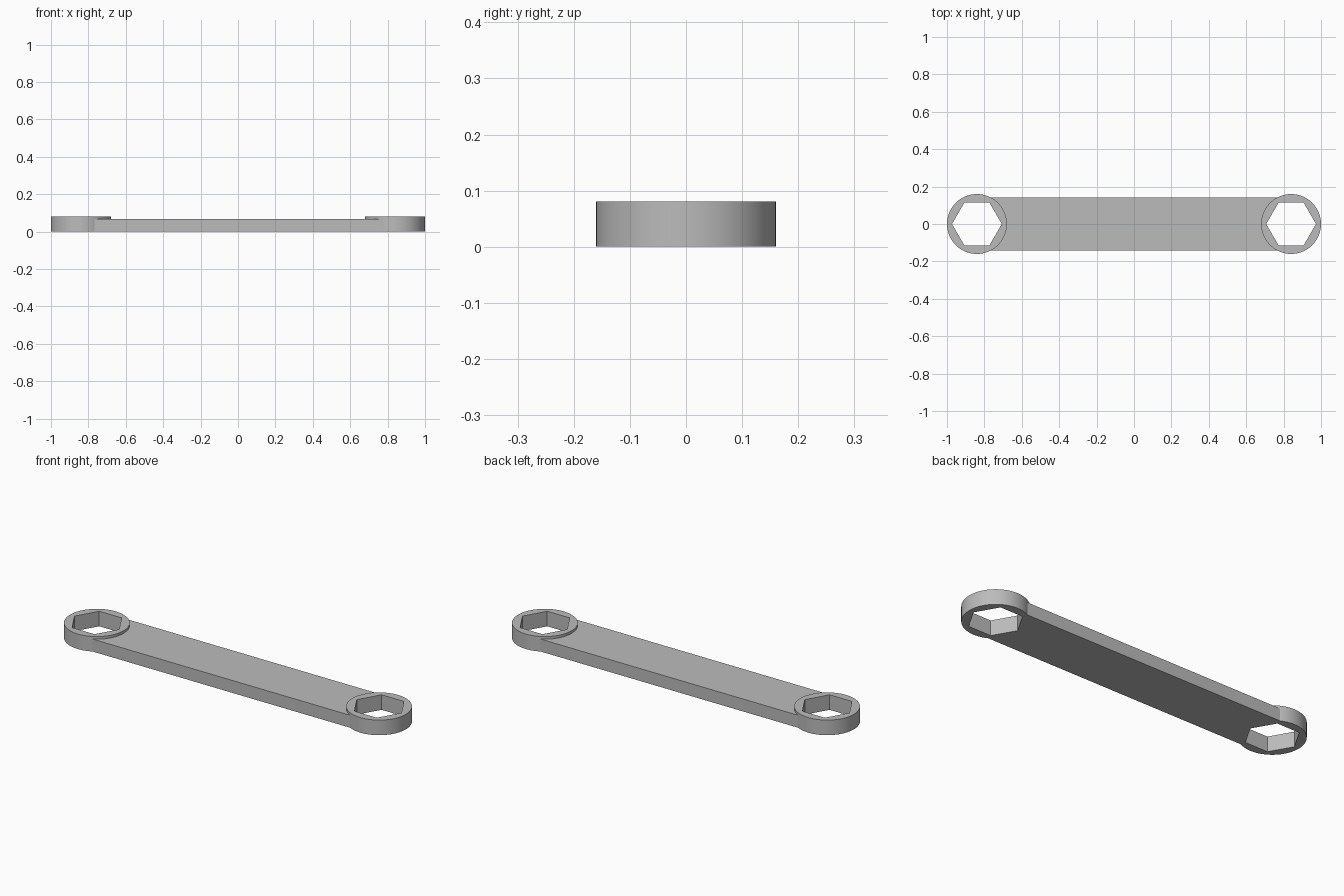
import bpy
import math

cube = bpy.data.objects.get("Cube")
if cube:
    bpy.data.objects.remove(cube, do_unlink=True)

HEAD_X, HEAD_R, HEAD_H = 0.84, 0.16, 0.081
BAR_HALF_W, BAR_H = 0.142, 0.067
SOCKET_R = 0.133

steel = bpy.data.materials.new("grey_steel")
steel.use_nodes = True
colour = (0.5, 0.5, 0.5, 1)
steel.diffuse_color = colour
steel.node_tree.nodes["Principled BSDF"].inputs["Base Color"].default_value = colour


def prism(name, sides, radius, x, z0, z1):
    """Upright prism with a corner pointing along x."""
    bpy.ops.mesh.primitive_cylinder_add(
        vertices=sides, radius=radius, depth=z1 - z0,
        location=(x, 0, (z0 + z1) / 2), rotation=(0, 0, math.pi / 2))
    obj = bpy.context.object
    obj.name = name
    bpy.ops.object.transform_apply(location=True, rotation=True, scale=True)
    obj.data.materials.append(steel)
    return obj


def combine(body, other, operation):
    """Apply a boolean and discard the helper solid."""
    mod = body.modifiers.new(operation.lower(), "BOOLEAN")
    mod.operation = operation
    mod.solver = "EXACT"
    mod.object = other
    bpy.context.view_layer.objects.active = body
    bpy.ops.object.modifier_apply(modifier=mod.name)
    bpy.data.objects.remove(other, do_unlink=True)


# Flat handle bar reaching into both heads
bpy.ops.mesh.primitive_cube_add(size=1, location=(0, 0, BAR_H / 2))
wrench = bpy.context.object
wrench.name = "double_ended_wrench"
wrench.scale = (2 * HEAD_X, 2 * BAR_HALF_W, BAR_H)
bpy.ops.object.transform_apply(location=True, rotation=True, scale=True)
wrench.data.materials.append(steel)

# Round heads, slightly taller than the bar, with hexagonal sockets
for side in (-1, 1):
    head = prism("head", 96, HEAD_R, side * HEAD_X, 0, HEAD_H)
    combine(wrench, head, "UNION")
    socket = prism("socket_cutter", 6, SOCKET_R, side * HEAD_X, -0.1, 0.2)
    combine(wrench, socket, "DIFFERENCE")

bpy.ops.object.select_all(action="DESELECT")
wrench.select_set(True)
bpy.context.view_layer.objects.active = wrench
bpy.ops.object.shade_smooth_by_angle(angle=math.radians(25))
